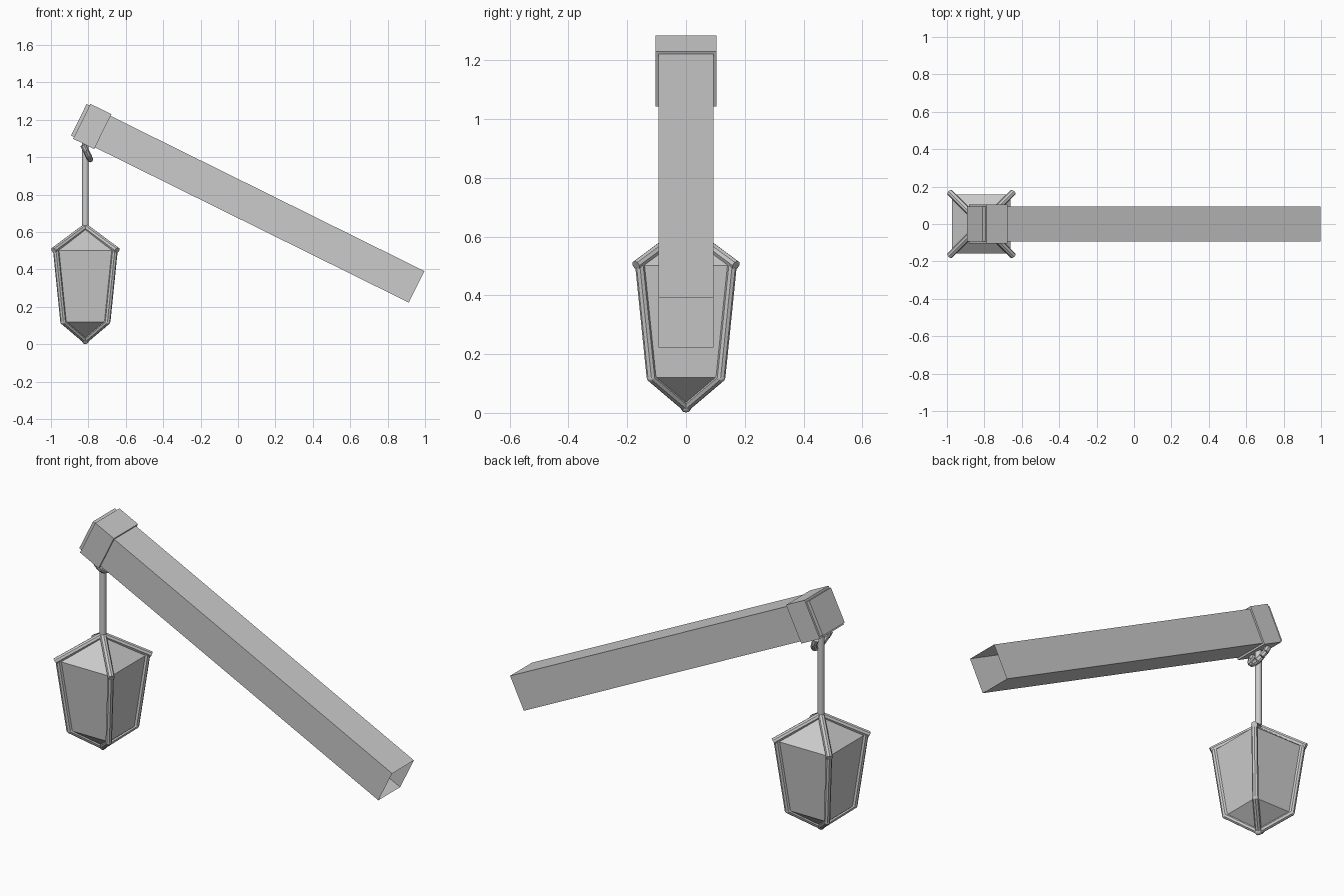
import bpy, bmesh, math
from mathutils import Vector, Matrix

cube = bpy.data.objects.get("Cube")
if cube:
    bpy.data.objects.remove(cube, do_unlink=True)

grey = bpy.data.materials.new("plain grey")
grey.use_nodes = True
color = (0.6, 0.6, 0.6, 1)
grey.diffuse_color = color
grey.node_tree.nodes["Principled BSDF"].inputs["Base Color"].default_value = color

LX = -0.816                      # lantern axis
SLOPE = math.atan2(0.443, 0.896)  # beam tilt


def finish(name, bm, smooth=False):
    bmesh.ops.recalc_face_normals(bm, faces=bm.faces)
    mesh = bpy.data.meshes.new(name)
    bm.to_mesh(mesh)
    bm.free()
    mesh.materials.append(grey)
    obj = bpy.data.objects.new(name, mesh)
    bpy.context.collection.objects.link(obj)
    if smooth:
        bpy.ops.object.select_all(action='DESELECT')
        obj.select_set(True)
        bpy.context.view_layer.objects.active = obj
        bpy.ops.object.shade_smooth_by_angle(angle=math.radians(40))
    return obj


def rod(bm, a, b, radius, sides=8):
    a, b = Vector(a), Vector(b)
    d = b - a
    mat = Matrix.Translation((a + b) / 2) @ d.to_track_quat('Z', 'Y').to_matrix().to_4x4()
    bmesh.ops.create_cone(bm, cap_ends=True, segments=sides, radius1=radius,
                          radius2=radius, depth=d.length, matrix=mat)


def beam_box(name, start, end, half, open_start=False):
    """Box along the beam axis, measured from its low end."""
    bm = bmesh.new()
    bmesh.ops.create_cube(bm, size=1)
    if open_start:
        bottom = min(bm.faces, key=lambda f: f.calc_center_median().x)
        bmesh.ops.delete(bm, geom=[bottom], context='FACES_ONLY')
    bm.transform(Matrix.Diagonal((end - start, 2 * half, 2 * half, 1)))
    bm.transform(Matrix.Translation(((start + end) / 2, 0, 0)))
    # flip to run up towards -x
    bm.transform(Matrix.Translation((0.955, 0, 0.307))
                 @ Matrix.Rotation(SLOPE + math.pi, 4, 'Y')
                 @ Matrix.Rotation(math.pi, 4, 'X'))
    return finish(name, bm)


def ring(half, z):
    return [(LX + sx * half, sy * half, z) for sx, sy in
            ((-1, -1), (1, -1), (1, 1), (-1, 1))]


# Beam, hollow at its low end, with a collar near the top
beam_box("beam", 0, 2.015, 0.094, open_start=True)
beam_box("beam_collar", 1.872, 1.997, 0.104)

# Lantern shell: roof, tapered sides and pointed base
bm = bmesh.new()
top, low = ring(0.157, 0.502), ring(0.118, 0.12)
apex, tip = (LX, 0, 0.628), (LX, 0, 0.02)
rows = [[bm.verts.new(p) for p in r] for r in (top, low)]
va, vt = bm.verts.new(apex), bm.verts.new(tip)
for i in range(4):
    j = (i + 1) % 4
    bm.faces.new((rows[0][i], rows[0][j], va))
    bm.faces.new((rows[0][i], rows[1][i], rows[1][j], rows[0][j]))
    bm.faces.new((rows[1][j], rows[1][i], vt))
finish("lantern_shell", bm)

# Corner ribs over roof, sides and base
bm = bmesh.new()
for eave, shoulder, foot in zip(ring(0.17, 0.502), top, low):
    rod(bm, apex, eave, 0.017)
    rod(bm, shoulder, foot, 0.016)
    rod(bm, foot, tip, 0.016)
for p, r in [(p, 0.016) for p in low] + [(tip, 0.019), (apex, 0.019)]:
    bmesh.ops.create_icosphere(bm, subdivisions=2, radius=r, matrix=Matrix.Translation(p))
finish("lantern_ribs", bm, True)

# Hanging rod
bm = bmesh.new()
rod(bm, (LX, 0, 0.62), (LX, 0, 1.09), 0.018, 12)
finish("hanging_rod", bm, True)

# Half-ring hook below the beam
bm = bmesh.new()
pts = []
for i in range(9):
    t = math.pi * i / 8
    drop = 0.085 * math.sin(t)
    pts.append(Vector((-0.828 + 0.45 * drop, 0.06 * math.cos(t), 1.065 - 0.9 * drop)))
for a, b in zip(pts, pts[1:]):
    rod(bm, a, b, 0.016)
finish("hook", bm, True)
